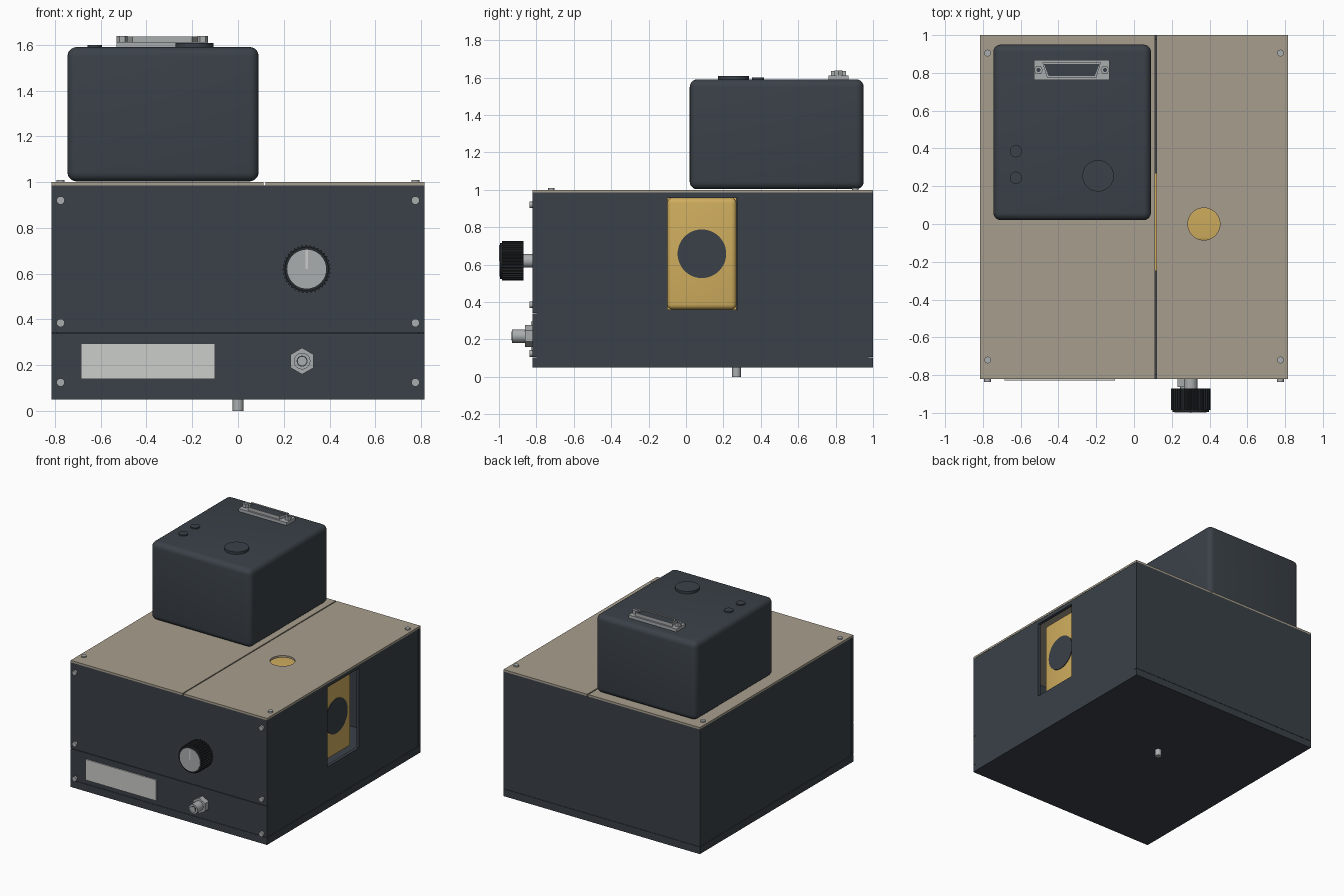
import bpy
import bmesh
from math import cos, sin, pi, radians

cube = bpy.data.objects.get("Cube")
if cube:
    bpy.data.objects.remove(cube, do_unlink=True)


def material(name, *srgb):
    rgb = [((c / 255 + 0.055) / 1.055) ** 2.4 for c in srgb]
    m = bpy.data.materials.new(name)
    m.use_nodes = True
    m.diffuse_color = (*rgb, 1)
    bsdf = next(n for n in m.node_tree.nodes if n.type == "BSDF_PRINCIPLED")
    bsdf.inputs["Base Color"].default_value = (*rgb, 1)
    return m


DARK = material("dark slate", 58, 65, 72)
BLACK = material("knob black", 40, 44, 47)
BEIGE = material("beige", 167, 158, 141)
GOLD = material("gold", 207, 173, 94)
METAL = material("metal grey", 170, 174, 175)
PALE = material("pale grey", 203, 205, 202)


def prism(name, points, lo, hi, axis, mat):
    """Extrude a 2D outline from lo to hi along an axis."""
    place = {"X": lambda u, v, t: (t, u, v),
             "Y": lambda u, v, t: (u, t, v),
             "Z": lambda u, v, t: (u, v, t)}[axis]
    bm = bmesh.new()
    a = [bm.verts.new(place(u, v, lo)) for u, v in points]
    b = [bm.verts.new(place(u, v, hi)) for u, v in points]
    bm.faces.new(a)
    bm.faces.new(b)
    for i in range(len(a)):
        j = (i + 1) % len(a)
        bm.faces.new((a[i], a[j], b[j], b[i]))
    bmesh.ops.recalc_face_normals(bm, faces=bm.faces)
    mesh = bpy.data.meshes.new(name)
    bm.to_mesh(mesh)
    bm.free()
    mesh.materials.append(mat)
    ob = bpy.data.objects.new(name, mesh)
    bpy.context.collection.objects.link(ob)
    return ob


def activate(ob):
    bpy.ops.object.select_all(action="DESELECT")
    ob.select_set(True)
    bpy.context.view_layer.objects.active = ob


def smooth(ob):
    activate(ob)
    bpy.ops.object.shade_smooth_by_angle(angle=radians(35))
    return ob


def box(name, x, y, z, mat):
    outline = [(x[0], y[0]), (x[1], y[0]), (x[1], y[1]), (x[0], y[1])]
    return prism(name, outline, z[0], z[1], "Z", mat)


def circle(u, v, r, n):
    return [(u + r * cos(2 * pi * i / n), v + r * sin(2 * pi * i / n)) for i in range(n)]


def cylinder(name, u, v, r, lo, hi, axis, mat, n=40):
    ob = prism(name, circle(u, v, r, n), lo, hi, axis, mat)
    return smooth(ob) if n > 8 else ob


def bevel(ob, width, segments):
    mod = ob.modifiers.new("Bevel", "BEVEL")
    mod.width, mod.segments = width, segments
    mod.limit_method = "ANGLE"
    activate(ob)
    bpy.ops.object.modifier_apply(modifier=mod.name)
    return smooth(ob)


def cut(ob, cutter):
    mod = ob.modifiers.new("Cut", "BOOLEAN")
    mod.operation, mod.solver, mod.object = "DIFFERENCE", "EXACT", cutter
    activate(ob)
    bpy.ops.object.modifier_apply(modifier=mod.name)
    bpy.data.objects.remove(cutter, do_unlink=True)


# Housing panels
W, FRONT, BACK = 0.815, -0.82, 1.0
box("base_plate", (-W, W), (FRONT, BACK), (0.05, 0.104), DARK)
box("front_panel", (-W, W), (FRONT, -0.797), (0.342, 0.985), DARK)
box("lower_front_panel", (-W, W), (FRONT, -0.797), (0.106, 0.338), DARK)
box("back_panel", (-W, W), (0.977, BACK), (0.106, 0.985), DARK)
box("right_side_panel", (-W + 0.002, -0.79), (-0.797, 0.975), (0.104, 0.985), DARK)
side = box("left_side_panel", (0.79, W - 0.002), (-0.797, 0.975), (0.104, 0.985), DARK)
cut(side, box("window_cutter", (0.7, 0.9), (-0.1, 0.275), (0.36, 0.957), DARK))

# Split lid with a round port
box("lid_right", (-W, 0.112), (FRONT, BACK), (0.985, 1.0), BEIGE)
lid = box("lid_left", (0.12, W), (FRONT, BACK), (0.985, 1.0), BEIGE)
cut(lid, cylinder("port_cutter", 0.37, 0, 0.085, 0.9, 1.1, "Z", BEIGE))

# Gold chamber behind the window and slit
bevel(box("chamber_block", (0.14, 0.755), (-0.1, 0.27), (0.36, 0.957), GOLD), 0.028, 4)
box("chamber_flange", (0.09, 0.14), (-0.25, 0.27), (0.36, 0.957), GOLD)
cylinder("chamber_aperture", 0.085, 0.658, 0.13, 0.75, 0.76, "X", DARK, 48)

# Foot
cylinder("foot_pin", 0, 0.27, 0.023, 0, 0.05, "Z", METAL, 24)

# Panel and lid screws
for x in (-0.775, 0.775):
    for z in (0.125, 0.385, 0.92):
        cylinder("front_screw", x, z, 0.018, -0.836, -0.82, "Y", METAL, 16)
    for y in (-0.72, 0.905):
        cylinder("lid_screw", x, y, 0.018, 1.0, 1.01, "Z", METAL, 16)

# Front display plate
box("display_plate", (-0.685, -0.1), (-0.829, FRONT), (0.14, 0.295), PALE)

# Ribbed control knob
KX, KZ, RIBS = 0.3, 0.62, 36
cylinder("knob_shaft", KX, KZ, 0.036, -0.875, FRONT, "Y", METAL, 32)
ribs = []
for i in range(RIBS * 4):
    r = 0.105 if i % 4 < 2 else 0.098
    ribs.append((KX + r * cos(pi * i / RIBS / 2), KZ + r * sin(pi * i / RIBS / 2)))
prism("knob_grip", ribs, -0.985, -0.87, "Y", BLACK)
cylinder("knob_rim", KX, KZ, 0.096, -0.995, -0.985, "Y", BLACK, 48)
cylinder("knob_cap", KX, KZ, 0.085, -0.998, -0.99, "Y", METAL, 48)
box("knob_pointer", (KX - 0.006, KX + 0.006), (-1.0, -0.99), (KZ, KZ + 0.084), PALE)

# Coaxial socket
CX, CZ = 0.28, 0.218
nut = [(CX + 0.058 * sin(i * pi / 3), CZ + 0.058 * cos(i * pi / 3)) for i in range(6)]
prism("socket_nut", nut, -0.862, FRONT, "Y", METAL)
cylinder("socket_barrel", CX, CZ, 0.036, -0.93, -0.86, "Y", METAL, 32)
cylinder("socket_ring", CX, CZ, 0.024, -0.932, -0.929, "Y", DARK, 24)
cylinder("socket_core", CX, CZ, 0.019, -0.934, -0.929, "Y", METAL, 24)

# Upper detector box
bevel(box("detector_box", (-0.745, 0.09), (0.02, 0.95), (1.003, 1.59), DARK), 0.04, 5)
for y in (0.245, 0.385):
    cylinder("small_button", -0.625, y, 0.032, 1.585, 1.599, "Z", DARK, 32)
cylinder("large_button", -0.19, 0.255, 0.083, 1.585, 1.608, "Z", DARK, 48)

# Multi-pin connector
PX, PY = -0.33, 0.815
box("connector_flange", (PX - 0.2, PX + 0.2), (PY - 0.053, PY + 0.053), (1.588, 1.612), METAL)


def d_outline(inset):
    top, low, h = 0.155 - inset, 0.13 - inset, 0.04 - inset
    return [(PX - low, PY - h), (PX + low, PY - h), (PX + top, PY + h), (PX - top, PY + h)]


shell = prism("connector_shell", d_outline(0), 1.61, 1.636, "Z", METAL)
cut(shell, prism("shell_cutter", d_outline(0.008), 1.614, 1.7, "Z", METAL))
prism("connector_insert", d_outline(0.008), 1.612, 1.63, "Z", DARK)
for x in (PX - 0.176, PX + 0.176):
    cylinder("connector_nut", x, PY, 0.024, 1.61, 1.638, "Z", METAL, 6)
    cylinder("connector_nut_hole", x, PY, 0.011, 1.63, 1.639, "Z", DARK, 16)
